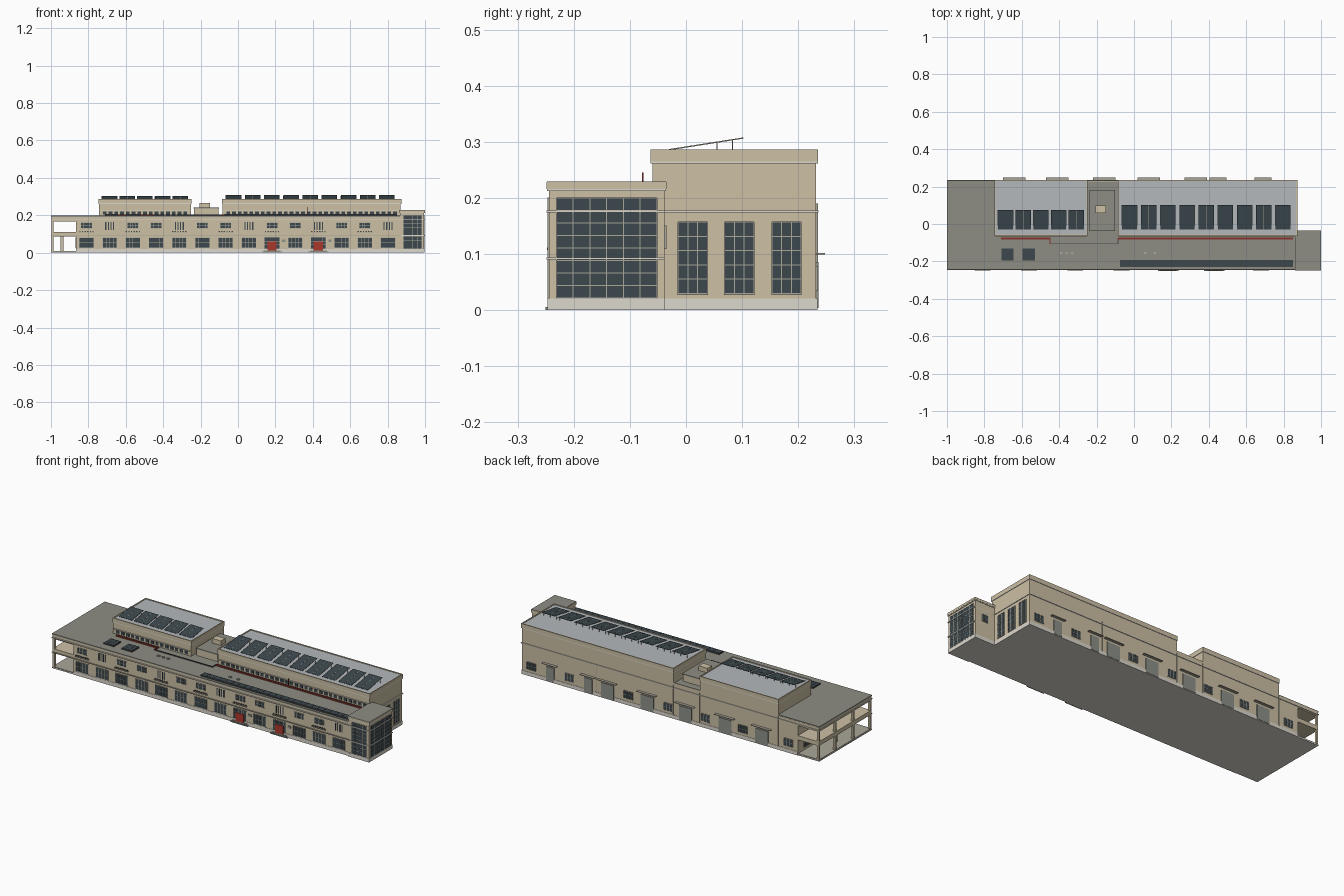
import bpy, bmesh, math
from mathutils import Matrix, Vector

cube = bpy.data.objects.get("Cube")
if cube:
    bpy.data.objects.remove(cube, do_unlink=True)


def material(name, rgb):
    m = bpy.data.materials.new(name)
    m.use_nodes = True
    m.diffuse_color = (*rgb, 1)
    node = m.node_tree.nodes["Principled BSDF"]
    node.inputs["Base Color"].default_value = (*rgb, 1)
    node.inputs["Roughness"].default_value = 0.8
    return m


WALL = material("beige wall", (0.61, 0.53, 0.375))
PALE = material("pale stone", (0.72, 0.69, 0.62))
GLASS = material("dark glass", (0.045, 0.065, 0.074))
FRAME = material("window frame", (0.4, 0.38, 0.32))
ROOF = material("dark roof", (0.27, 0.27, 0.235))
DECK = material("light grey roof", (0.46, 0.48, 0.495))
RED = material("red paint", (0.4, 0.04, 0.025))
DARK_RED = material("dark red rail", (0.24, 0.035, 0.025))
GREY = material("grey door", (0.27, 0.28, 0.25))
METAL = material("dark metal", (0.06, 0.06, 0.06))

parts = {}


def box(part, mat, x, y, z, tilt=0):
    """Add a box spanning the given x, y and z ranges to a part."""
    bm = parts.setdefault(part, (bmesh.new(), mat))[0]
    mid = Vector([(r[0] + r[1]) / 2 for r in (x, y, z)])
    size = [abs(r[1] - r[0]) for r in (x, y, z)]
    mat4 = Matrix.Translation(mid) @ Matrix.Rotation(tilt, 4, 'X') @ Matrix.Diagonal((*size, 1))
    bmesh.ops.create_cube(bm, size=1, matrix=mat4)


def plate(part, mat, side, plane, u, z, depth):
    """Add a thin plate on a wall; side is front, back, right or left."""
    sign = -1 if side in ("front", "left") else 1
    out = (plane - sign * 0.002, plane + sign * depth)
    if side in ("front", "back"):
        box(part, mat, u, out, z)
    else:
        box(part, mat, out, u, z)


def window(side, plane, u, z, cols, rows, bar=0.0018):
    """Glass plate with a grid of bars."""
    plate(side + "_glass", GLASS, side, plane, u, z, 0.002)
    for i in range(cols + 1):
        c = u[0] + (u[1] - u[0]) * i / cols
        plate(side + "_window_bars", FRAME, side, plane, (c - bar / 2, c + bar / 2), z, 0.003)
    for i in range(rows + 1):
        c = z[0] + (z[1] - z[0]) * i / rows
        plate(side + "_window_bars", FRAME, side, plane, u, (c - bar / 2, c + bar / 2), 0.003)


def around(c, w):
    return (c - w / 2, c + w / 2)


FRONT, BACK, END, PORCH = -0.24, 0.232, 0.87, -0.866

# Main body, plinth, cornices and flat roof
box("main_walls", WALL, (PORCH, END), (FRONT, BACK), (0.003, 0.193))
box("plinth", PALE, (PORCH, END + 0.002), (FRONT - 0.002, BACK + 0.002), (0, 0.021))
box("main_roof", ROOF, (-1, END - 0.002), (FRONT - 0.003, BACK - 0.001), (0.192, 0.198))
box("upper_cornice", PALE, (-1, END + 0.004), (FRONT - 0.006, BACK + 0.004), (0.174, 0.178))
box("middle_cornice", FRAME, (-1, END - 0.002), (FRONT - 0.006, FRONT + 0.01), (0.091, 0.094))
box("porch_base", PALE, (-1, PORCH), (FRONT, BACK), (0, 0.006))

# Open porch at the left end
box("porch_floor", FRAME, (-0.999, PORCH), (FRONT + 0.001, BACK - 0.001), (0.005, 0.01))
box("porch_middle_slab", WALL, (-0.998, PORCH), (FRONT, BACK), (0.088, 0.112))
box("porch_top_slab", WALL, (-0.998, PORCH), (FRONT, BACK), (0.168, 0.193))
for y in (FRONT + 0.006, -0.08, 0.08, BACK - 0.006):
    box("porch_columns", WALL, (-0.998, -0.986), around(y, 0.012), (0.01, 0.17))
box("porch_inner_column", WALL, (-0.948, -0.934), around(0, 0.014), (0.01, 0.09))
for y in (-0.15, 0, 0.15):
    window("left", PORCH, around(y, 0.06), (0.025, 0.08), 3, 2)

# Corner glass tower
TX, TF, TB = (0.866, 0.995), -0.244, -0.038
box("tower_walls", WALL, TX, (TF, TB), (0.003, 0.214))
box("tower_plinth", PALE, (0.866, 0.997), (TF - 0.003, TB + 0.001), (0, 0.021))
box("tower_parapet", WALL, (0.862, 1), (TF - 0.005, TB + 0.003), (0.216, 0.228))
box("tower_parapet_line", PALE, (0.863, 0.999), (TF - 0.004, TB + 0.002), (0.212, 0.217))
box("tower_roof", ROOF, (0.863, 0.999), (TF - 0.004, TB + 0.002), (0.227, 0.2295))
window("right", 0.995, (-0.231, -0.052), (0.022, 0.2), 6, 8)
window("front", TF, (0.885, 0.982), (0.022, 0.2), 4, 8)
window("back", TB, (0.915, 0.95), (0.11, 0.15), 2, 2)
for z in (0.092, 0.176):
    box("tower_bands", PALE, (0.87, 1), (TF - 0.005, TB), around(z, 0.004))

# Tall windows on the right end
for y in (0.012, 0.095, 0.179):
    window("right", END, around(y, 0.052), (0.03, 0.157), 3, 5)
    plate("right_sills", FRAME, "right", END, around(y, 0.054), (0.027, 0.03), 0.004)

# Raised roof blocks with parapets, clerestory windows and solar panels
BF, BB = -0.06, 0.232
for name, x, first, pitch, count, slats, y1 in (
        ("left_block", (-0.743, -0.252), -0.687, 0.0945, 5, 15, 0.075),
        ("right_block", (-0.083, END), -0.024, 0.1025, 9, 30, 0.103)):
    box(name + "_walls", WALL, x, (BF, BB), (0.19, 0.28))
    rim = (x[0] - 0.003, x[1] + 0.003)
    box(name + "_parapet_line", PALE, rim, (BF - 0.003, BB + 0.003), (0.261, 0.265))
    for ry in ((BF - 0.003, BF + 0.003), (BB - 0.003, BB + 0.003)):
        box(name + "_parapet", WALL, rim, ry, (0.265, 0.286))
    for rx in (x[0], x[1]):
        box(name + "_parapet", WALL, around(rx, 0.006), (BF, BB), (0.265, 0.286))
    box(name + "_deck", DECK, x, (BF, BB), (0.279, 0.2825))
    step = (x[1] - x[0] - 0.03) / slats
    for i in range(slats):
        u = around(x[0] + 0.015 + (i + 0.5) * step, step * 0.65)
        plate("clerestory_glass", GLASS, "front", BF, u, (0.204, 0.221), 0.002)
    plate("clerestory_ledge", PALE, "front", BF, x, (0.225, 0.228), 0.006)
    tilt = math.atan2(0.022, 0.14)
    for i in range(count):
        c = first + i * pitch
        zt = 0.286 + (y1 + 0.03) * 0.155
        zm = (0.286 + zt) / 2
        box("solar_panels", GLASS, around(c, 0.083), (-0.031, y1), around(zm, 0.0015), tilt)
        for s in (-0.041, 0, 0.041):
            box("panel_rails", FRAME, around(c + s, 0.001), (-0.031, y1), around(zm, 0.0022), tilt)
            box("panel_legs", FRAME, around(c + s, 0.0015), around(y1 - 0.02, 0.0015), (0.281, zt - 0.003))

# Stair house between the blocks
box("stair_house", WALL, (-0.235, -0.105), (-0.035, 0.178), (0.19, 0.236))
box("stair_house_roof", ROOF, (-0.238, -0.102), (-0.038, 0.181), (0.236, 0.241))
box("roof_vent_box", WALL, (-0.205, -0.15), (0.06, 0.1), (0.24, 0.267))
box("gap_parapet", WALL, (-0.252, -0.083), (BB - 0.004, BB), (0.19, 0.204))

# Red and dark roof rails, mast and small vents
for x in ((-0.71, -0.45), (-0.085, 0.85)):
    box("red_rail", DARK_RED, x, around(-0.077, 0.01), (0.197, 0.205))
box("red_rail", DARK_RED, around(-0.45, 0.005), (-0.108, -0.072), (0.197, 0.205))
box("dark_rail", METAL, (-0.45, -0.085), around(-0.106, 0.004), (0.197, 0.203))
box("dark_rail", METAL, around(-0.086, 0.004), (-0.106, -0.075), (0.197, 0.203))
box("mast", DARK_RED, around(0.37, 0.004), around(-0.077, 0.003), (0.197, 0.245))
for x in (-0.39, -0.36, -0.33, 0.06, 0.11):
    box("small_vents", FRAME, around(x, 0.014), around(-0.155, 0.01), (0.197, 0.204))

# Roof lights
for x, y, n in (((-0.075, 0.85), (-0.23, -0.192), 24), ((-0.708, -0.645), (-0.195, -0.13), 3),
                ((-0.595, -0.53), (-0.195, -0.13), 3)):
    box("roof_light_frames", METAL, x, y, (0.197, 0.205))
    w = (x[1] - x[0]) / n
    for i in range(n):
        box("roof_light_glass", GLASS, around(x[0] + (i + 0.5) * w, w * 0.92),
            (y[0] + 0.002, y[1] - 0.002), (0.203, 0.206))

# Front bays: ground windows or red doors, upper windows or slits
for i in range(14):
    c = -0.81 + 0.124 * i
    if i in (8, 10):
        window("front", FRONT, around(c, 0.08), (0.022, 0.082), 5, 3)
        plate("red_doors", RED, "front", FRONT, around(c, 0.05), (0.012, 0.06), 0.006)
        plate("door_gap", METAL, "front", FRONT, around(c, 0.0015), (0.012, 0.06), 0.007)
        plate("wall_signs", GREY, "front", FRONT, around(c + 0.062, 0.018), (0.058, 0.07), 0.005)
        box("entry_steps", ROOF, around(c, 0.11), (FRONT - 0.01, FRONT), (0, 0.006))
        box("entry_steps", ROOF, around(c, 0.09), (FRONT - 0.006, FRONT), (0.006, 0.012))
    else:
        window("front", FRONT, around(c, 0.076), (0.026, 0.08), 4, 2)
        plate("front_sills", PALE, "front", FRONT, around(c, 0.08), (0.023, 0.026), 0.005)
    if i % 3 == 1:
        for k in range(4):
            u = around(c + (k - 1.5) * 0.014, 0.006)
            plate("front_slits", GLASS, "front", FRONT, u, (0.122, 0.164), 0.002)
    else:
        window("front", FRONT, around(c, 0.058), (0.13, 0.16), 4, 2)
    if i % 2 == 0:
        box("flower_boxes", FRAME, around(c, 0.085), (FRONT - 0.008, FRONT), (0.107, 0.112))
        for k in range(6):
            box("flower_box_pots", METAL, around(c + (k - 2.5) * 0.014, 0.007),
                (FRONT - 0.007, FRONT), (0.112, 0.116))

# Back windows, grey doors and canopies
for x in (0.81, 0.57, 0.2, -0.05, -0.285, -0.52, -0.805):
    window("back", BACK, around(x, 0.056), (0.036, 0.078), 3, 2)
for x, w in ((0.69, 0.05), (0.45, 0.05), (0.33, 0.08), (0.08, 0.08), (-0.16, 0.08), (-0.41, 0.08), (-0.64, 0.08)):
    plate("back_doors", GREY, "back", BACK, around(x, w), (0.004, 0.086), 0.004)
    box("back_canopies", FRAME, around(x, w + 0.04), (BACK, BACK + 0.016), (0.099, 0.102))
for x in (0.4, -0.083, -0.25, -0.743):
    plate("downpipes", FRAME, "back", BACK, around(x, 0.002), (0.021, 0.19), 0.003)

# Turn the collected boxes into objects
for name, (bm, mat) in parts.items():
    mesh = bpy.data.meshes.new(name)
    bm.to_mesh(mesh)
    bm.free()
    mesh.materials.append(mat)
    bpy.context.collection.objects.link(bpy.data.objects.new(name, mesh))
